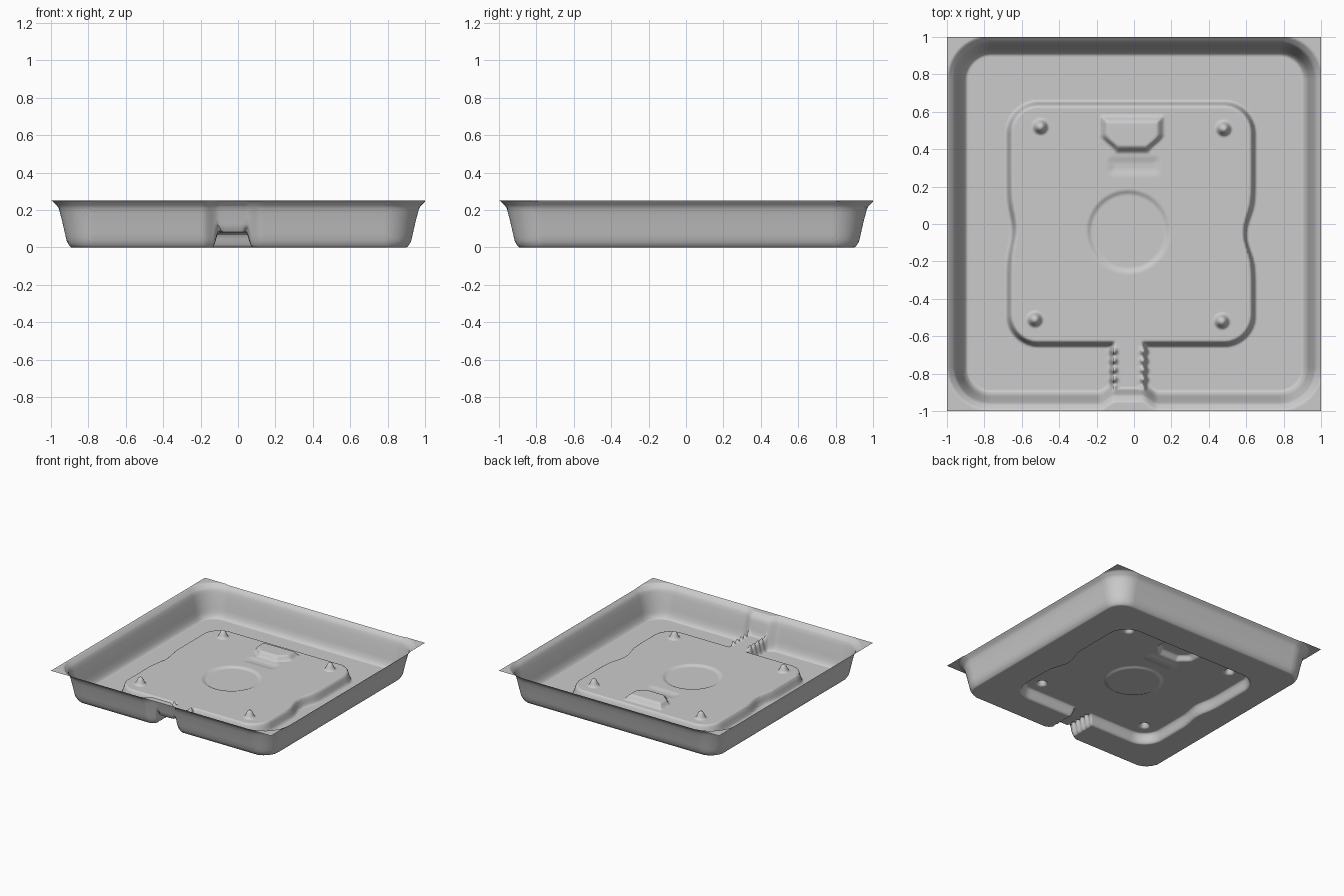
import bpy
import bmesh
import math
from mathutils import Vector

cube = bpy.data.objects.get("Cube")
if cube:
    bpy.data.objects.remove(cube, do_unlink=True)

CELLS = 240
RIM = 0.25
DECK = 0.08
WALL = [(0, 0), (0.02, 0.03), (0.045, 0.14), (0.065, 0.215), (0.1, RIM)]
STUDS = [(-0.5, 0.52), (0.48, 0.51), (-0.53, -0.51), (0.47, -0.52)]
TEETH_Y = [-0.68 - 0.05 * i for i in range(5)]


def smooth(a, b, v):
    """Soft step from 0 at a to 1 at b."""
    t = min(max((v - a) / (b - a), 0), 1)
    return t * t * (3 - 2 * t)


def box(x, y, cx, cy, hx, hy, r):
    """Signed distance to a rounded rectangle, negative inside."""
    qx, qy = abs(x - cx) - hx + r, abs(y - cy) - hy + r
    return math.hypot(max(qx, 0), max(qy, 0)) + min(max(qx, qy), 0) - r


def mound(x, y, cx, cy, sx, sy):
    return math.exp(-((x - cx) / sx) ** 2 - ((y - cy) / sy) ** 2)


def wall_height(d):
    """Flared side wall, from the floor up to the rim."""
    if d <= 0:
        return 0
    for (d0, z0), (d1, z1) in zip(WALL, WALL[1:]):
        if d <= d1:
            return z0 + (z1 - z0) * (d - d0) / (d1 - d0)
    return RIM


def pressed_height(x, y):
    # Outer wall, drawn inward where the front channel meets it
    d = box(x, y, 0.005, 0.005, 0.9, 0.9, 0.13)
    if y < -0.7:
        d += 0.045 * (1 - smooth(0.07, 0.16, abs(x + 0.03)))
    wall = wall_height(d)

    # Raised deck with a bite in each side, and the channel to the front
    deck_d = box(x, y, -0.015, 0, 0.665, 0.655, 0.17)
    deck_d += 0.055 * mound(x, y, 0.65, -0.05, 0.12, 0.11)
    deck_d += 0.03 * mound(x, y, -0.68, -0.03, 0.12, 0.11)
    flare = 0.05 * smooth(-0.87, -0.96, y)
    channel_d = box(x, y, -0.03, -0.79, 0.1 + flare, 0.21, 0.01)
    deck = DECK * (1 - smooth(-0.028, 0.004, min(deck_d, channel_d)))

    # Raised latch pad: straight at the back, tapered at the front
    taper = 0.17 - 0.08 * smooth(0.48, 0.38, y)
    pad_d = max(abs(x + 0.01) - taper, abs(y - 0.48) - 0.1)
    deck += 0.04 * (1 - smooth(-0.04, 0.005, pad_d))
    deck -= 0.008 * (1 - smooth(-0.04, 0.01, box(x, y, 0, 0.31, 0.14, 0.05, 0.03)))

    # Shallow round recess
    deck -= 0.012 * (1 - smooth(0.195, 0.225, math.hypot(x + 0.03, y + 0.04)))

    # Corner studs
    for sx, sy in STUDS:
        deck += 0.055 * (1 - smooth(0.01, 0.045, math.hypot(x - sx, y - sy)))

    # Rows of teeth along the channel edges
    if y < -0.6:
        for ty in TEETH_Y:
            for tx in (-0.11, 0.055):
                deck += 0.045 * mound(x, y, tx, ty, 0.016, 0.016)
    return max(wall, deck)


# Grey sheet material
grey = bpy.data.materials.new("light_grey")
grey.use_nodes = True
colour = (0.6, 0.6, 0.6, 1)
grey.diffuse_color = colour
grey.node_tree.nodes["Principled BSDF"].inputs["Base Color"].default_value = colour

# One thin pressed sheet
bm = bmesh.new()
bmesh.ops.create_grid(bm, x_segments=CELLS, y_segments=CELLS, size=1)
for v in bm.verts:
    v.co.z = pressed_height(v.co.x, v.co.y)

mesh = bpy.data.meshes.new("pressed_tray")
bm.to_mesh(mesh)
bm.free()
mesh.materials.append(grey)
mesh.shade_smooth()
tray = bpy.data.objects.new("pressed_tray", mesh)
bpy.context.collection.objects.link(tray)
